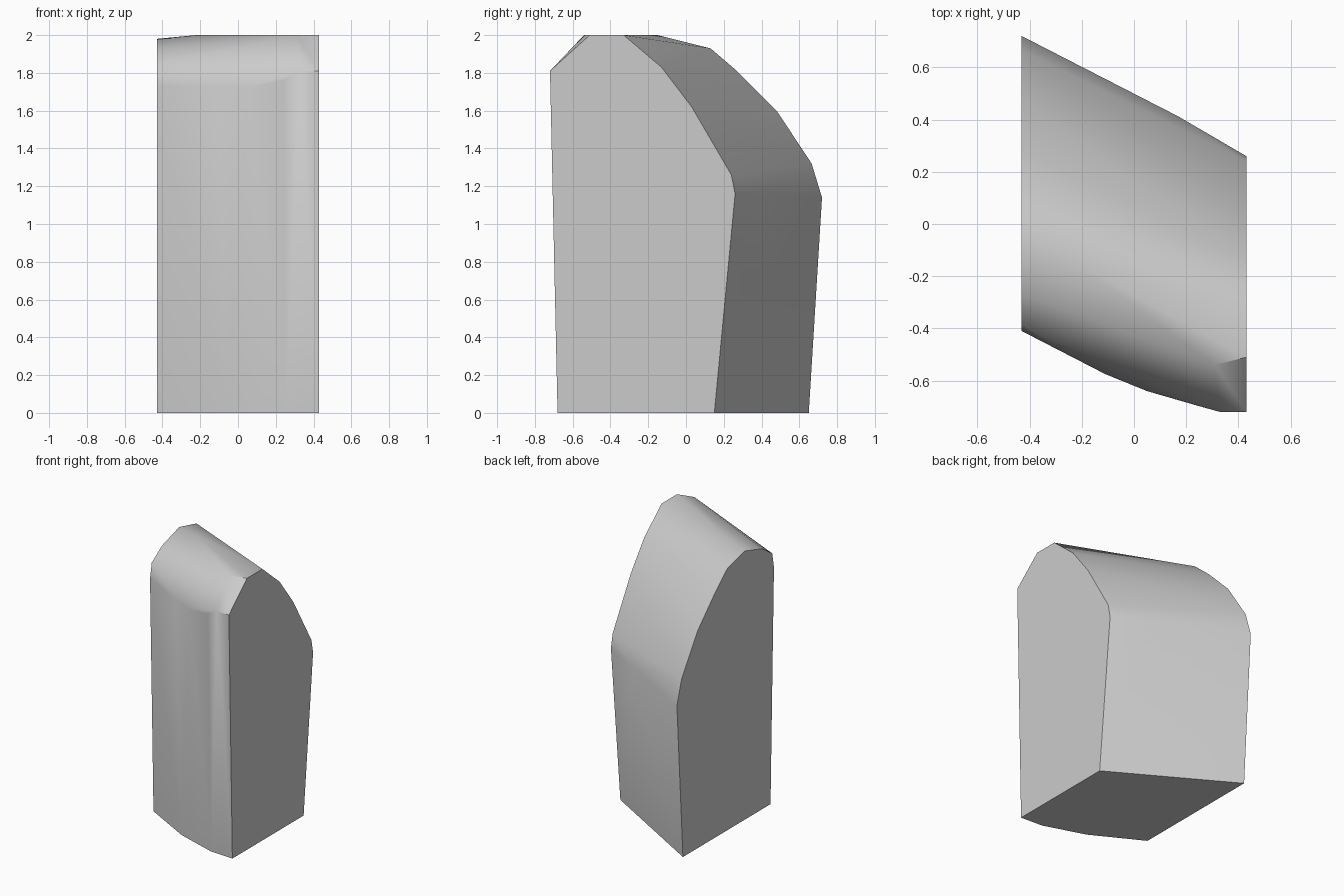
import bpy
import bmesh
from math import radians

cube = bpy.data.objects.get("Cube")
if cube:
    bpy.data.objects.remove(cube, do_unlink=True)

HALF = 0.43

# Side profiles (y, z) of the two flat ends
left_end = [(-0.68, 0), (-0.72, 1.81), (-0.51, 2), (-0.33, 2), (-0.13, 1.83),
            (0.03, 1.62), (0.24, 1.26), (0.26, 1.16), (0.15, 0)]
right_end = [(-0.37, 0), (-0.41, 1.73), (-0.39, 1.84), (-0.27, 1.92),
             (-0.07, 1.98), (0.13, 1.93), (0.27, 1.81), (0.48, 1.6),
             (0.665, 1.32), (0.72, 1.14), (0.65, 0)]
# Bulge between the ends: bowed foot, bowed shoulder, crown, back
bulge = [(0.25, -0.67, 0), (-0.06, -0.57, 0),
         (0.33, -0.72, 1.81), (0.24, -0.695, 1.76), (0.05, -0.64, 1.72),
         (-0.11, -0.575, 1.73),
         (0.31, -0.54, 2), (-0.22, -0.15, 2), (0.17, 0.412, 1.16)]

points = [(HALF, y, z) for y, z in left_end]
points += [(-HALF, y, z) for y, z in right_end]
points += bulge

# Convex skin around the profiles
bm = bmesh.new()
for p in points:
    bm.verts.new(p)
hull = bmesh.ops.convex_hull(bm, input=bm.verts[:])
loose = [v for v in bm.verts if not v.link_faces]
bmesh.ops.delete(bm, geom=loose, context='VERTS')
bmesh.ops.dissolve_limit(bm, angle_limit=radians(0.5),
                         verts=bm.verts[:], edges=bm.edges[:])
bmesh.ops.recalc_face_normals(bm, faces=bm.faces[:])
mesh = bpy.data.meshes.new("slanted_block")
bm.to_mesh(mesh)
bm.free()
block = bpy.data.objects.new("slanted_block", mesh)
bpy.context.collection.objects.link(block)

# Single plain grey
grey = bpy.data.materials.new("light_grey")
grey.use_nodes = True
colour = (0.6, 0.6, 0.6, 1)
grey.diffuse_color = colour
grey.node_tree.nodes["Principled BSDF"].inputs["Base Color"].default_value = colour
mesh.materials.append(grey)

# Soft folds, crisp end edges
bpy.ops.object.select_all(action='DESELECT')
block.select_set(True)
bpy.context.view_layer.objects.active = block
bpy.ops.object.shade_smooth_by_angle(angle=radians(40))
